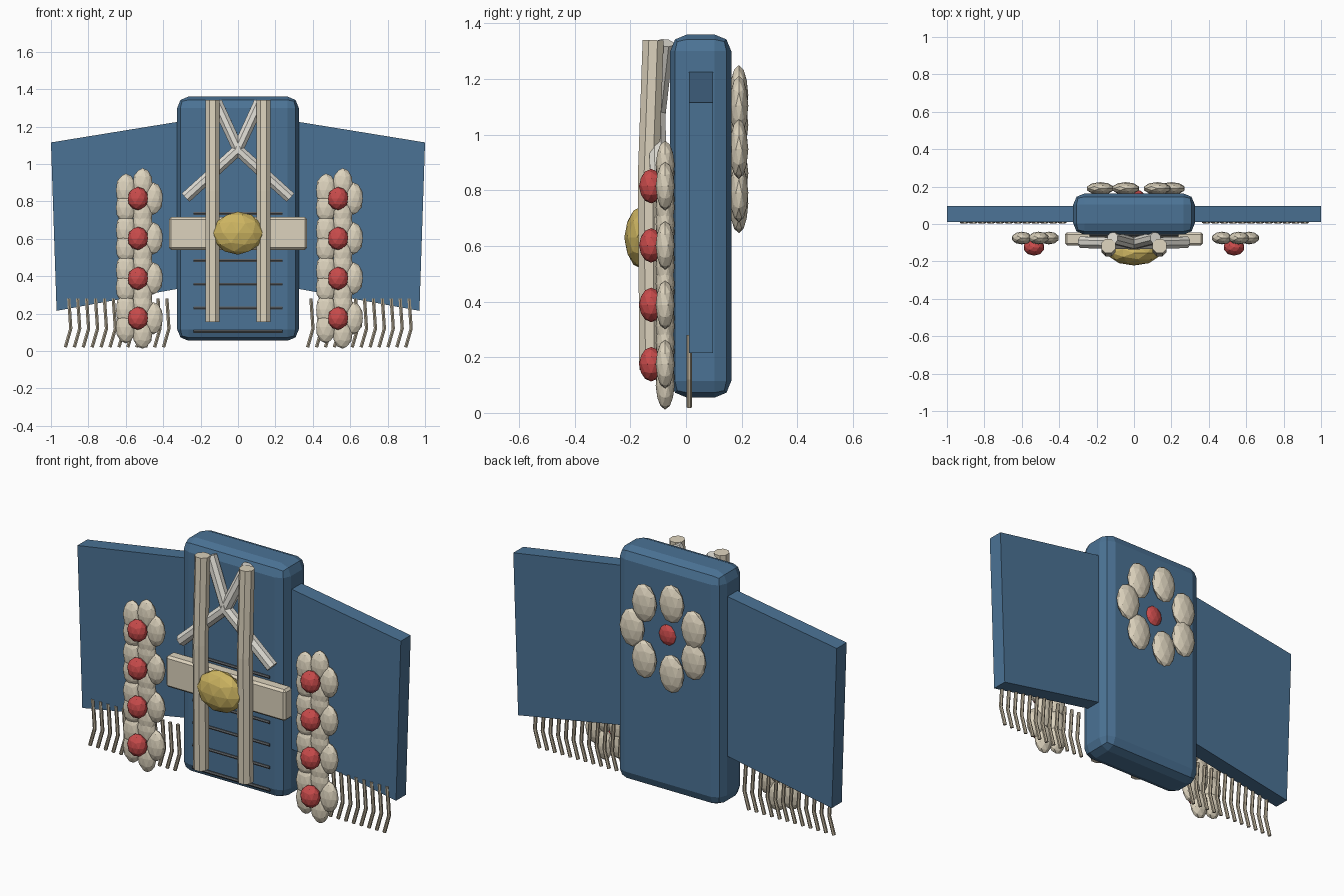
import bpy, bmesh, math
from mathutils import Vector, Matrix

if "Cube" in bpy.data.objects:
    bpy.data.objects.remove(bpy.data.objects["Cube"])


def material(name, rgb):
    m = bpy.data.materials.new(name)
    m.diffuse_color = (*rgb, 1)
    m.use_nodes = True
    m.node_tree.nodes["Principled BSDF"].inputs["Base Color"].default_value = m.diffuse_color
    return m


BLUE = material("blue_cloth", (0.07, 0.17, 0.30))
CREAM = material("cream", (0.72, 0.65, 0.51))
WHITE = material("pale_cord", (0.74, 0.72, 0.66))
TAN = material("tan_thread", (0.45, 0.39, 0.29))
RED = material("red_bead", (0.58, 0.07, 0.07))
GOLD = material("gold", (0.61, 0.46, 0.12))
DARK = material("dark_stitch", (0.10, 0.11, 0.12))


def finish(name, bm, mat):
    bmesh.ops.recalc_face_normals(bm, faces=bm.faces)
    me = bpy.data.meshes.new(name)
    bm.to_mesh(me)
    bm.free()
    me.materials.append(mat)
    ob = bpy.data.objects.new(name, me)
    bpy.context.collection.objects.link(ob)
    return ob


def box(name, center, size, bevel, segments, mat):
    bm = bmesh.new()
    bmesh.ops.create_cube(bm, size=1,
                          matrix=Matrix.Translation(center) @ Matrix.Diagonal((*size, 1)))
    ob = finish(name, bm, mat)
    mod = ob.modifiers.new("Bevel", 'BEVEL')
    mod.width = bevel
    mod.segments = segments
    return ob


def ellipsoids(name, centers, radii, mat):
    bm = bmesh.new()
    for c in centers:
        bmesh.ops.create_icosphere(bm, subdivisions=2, radius=1,
                                   matrix=Matrix.Translation(c) @ Matrix.Diagonal((*radii, 1)))
    return finish(name, bm, mat)


def tubes(name, paths, radius, sides, mat):
    bm = bmesh.new()
    for path in paths:
        pts = [Vector(p) for p in path]
        rings = []
        for i, p in enumerate(pts):
            t = (pts[min(i + 1, len(pts) - 1)] - pts[max(i - 1, 0)]).normalized()
            u = t.cross(Vector((0, 1, 0))).normalized()
            v = t.cross(u)
            angles = [2 * math.pi * (k + 0.5) / sides for k in range(sides)]
            rings.append([bm.verts.new(p + radius * (u * math.cos(a) + v * math.sin(a)))
                          for a in angles])
        for a, b in zip(rings, rings[1:]):
            for k in range(sides):
                j = (k + 1) % sides
                bm.faces.new((a[k], a[j], b[j], b[k]))
        bm.faces.new(rings[0])
        bm.faces.new(rings[-1])
    return finish(name, bm, mat)


def petal_ring(cx, y, cz, radius, count):
    return [(cx + radius * math.cos(2 * math.pi * k / count), y,
             cz + radius * math.sin(2 * math.pi * k / count)) for k in range(count)]


# Robe body
box("robe_body", (0, 0.053, 0.7075), (0.65, 0.22, 1.305), 0.06, 2, BLUE)

for side, s in (("left", -1), ("right", 1)):
    # Flared flat sleeve
    bm = bmesh.new()
    outline = [(0.28, 1.232), (1.0, 1.115), (0.97, 0.215), (0.28, 0.34)]
    face = bm.faces.new([bm.verts.new((s * x, 0.01, z)) for x, z in outline])
    ext = bmesh.ops.extrude_face_region(bm, geom=[face])
    bmesh.ops.translate(bm, vec=(0, 0.087, 0),
                        verts=[v for v in ext["geom"] if isinstance(v, bmesh.types.BMVert)])
    finish(side + "_sleeve", bm, BLUE)

    # Sleeve fringe, all strands bending the same way
    first = -0.905 if s < 0 else 0.39
    tops = [first + 0.0477 * k for k in range(12)]
    tubes(side + "_fringe",
          [[(x, 0.012, 0.28), (x + 0.011, 0.012, 0.12), (x - 0.018, 0.012, 0.02)] for x in tops],
          0.01, 6, TAN)

    # Column of four rosettes
    heights = [0.175, 0.388, 0.602, 0.815]
    petals = [p for z in heights for p in petal_ring(s * 0.535, -0.075, z, 0.08, 5)]
    ellipsoids(side + "_rosette_petals", petals, (0.055, 0.034, 0.087), CREAM)
    ellipsoids(side + "_rosette_beads", [(s * 0.535, -0.125, z) for z in heights],
               (0.056, 0.044, 0.062), RED)

    # Hanging front cord and crossed collar band
    tubes(side + "_hanging_cord",
          [[(s * 0.137, -0.118, 1.34), (s * 0.137, -0.135, 0.855), (s * 0.137, -0.13, 0.155)]],
          0.041, 8, CREAM)
    tubes(side + "_collar_band",
          [[(s * 0.115, -0.075, 1.33), (s * -0.005, -0.105, 1.07), (s * -0.28, -0.098, 0.82)]],
          0.033, 8, WHITE)

# Belt with gold knot
box("belt", (0, -0.08, 0.628), (0.74, 0.07, 0.175), 0.012, 1, CREAM)
ellipsoids("gold_knot", [(0, -0.155, 0.63)], (0.137, 0.067, 0.115), GOLD)

# Thin horizontal stitches down the front
tubes("front_stitches",
      [[(-0.237, -0.058, z), (0.237, -0.058, z)] for z in (0.105, 0.231, 0.357, 0.483, 0.609, 0.735)],
      0.009, 6, DARK)

# Flower crest on the back
ellipsoids("back_crest_petals", petal_ring(0, 0.19, 0.948, 0.2, 7), (0.074, 0.034, 0.107), CREAM)
ellipsoids("back_crest_bead", [(0, 0.155, 0.948)], (0.055, 0.03, 0.062), RED)
